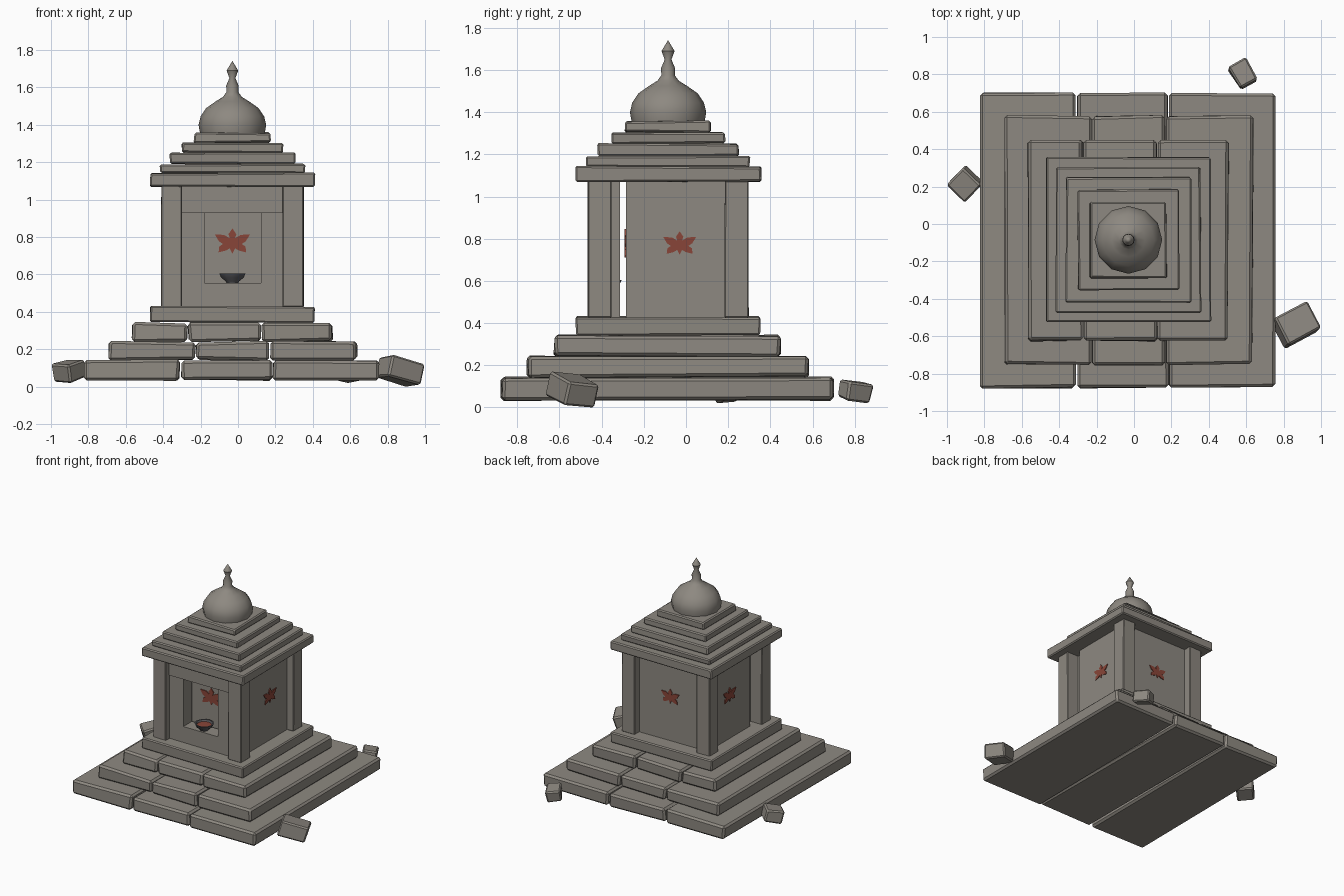
import bpy, bmesh, math, random
from mathutils import Matrix, Vector

if "Cube" in bpy.data.objects:
    bpy.data.objects.remove(bpy.data.objects["Cube"])

rng = random.Random(4)
CX, CY = -0.03, -0.085


def material(name, rgb):
    m = bpy.data.materials.new(name)
    m.diffuse_color = (*rgb, 1)
    m.use_nodes = True
    m.node_tree.nodes["Principled BSDF"].inputs["Base Color"].default_value = m.diffuse_color
    return m


STONE = material("stone", (0.27, 0.25, 0.22))
RED = material("dark_red", (0.25, 0.06, 0.04))
IRON = material("dark_iron", (0.10, 0.10, 0.11))


def finish(bm, name, mat):
    bmesh.ops.recalc_face_normals(bm, faces=bm.faces)
    me = bpy.data.meshes.new(name)
    bm.to_mesh(me)
    bm.free()
    ob = bpy.data.objects.new(name, me)
    bpy.context.collection.objects.link(ob)
    me.materials.append(mat)
    return ob


def block(name, x, y, z, bevel=0.012, jitter=0.004, mat=STONE, matrix=None):
    """Rough-hewn stone block given as (min, max) ranges."""
    bm = bmesh.new()
    bmesh.ops.create_cube(bm, size=1)
    for v in bm.verts:
        for i, (lo, hi) in enumerate((x, y, z)):
            v.co[i] = (lo + hi) / 2 + v.co[i] * (hi - lo) + rng.uniform(-jitter, jitter)
    if bevel:
        bmesh.ops.bevel(bm, geom=bm.edges[:], offset=bevel, segments=1, affect='EDGES')
    if matrix:
        bm.transform(matrix)
    return finish(bm, name, mat)


def lathe(name, profile, sides, loc, mat, angle):
    bm = bmesh.new()
    rings = []
    for r, z in profile:
        if r == 0:
            rings.append([bm.verts.new((0, 0, z))])
        else:
            rings.append([bm.verts.new((r * math.cos(2 * math.pi * i / sides),
                                        r * math.sin(2 * math.pi * i / sides), z))
                          for i in range(sides)])
    for a, b in zip(rings, rings[1:]):
        for i in range(sides):
            j = (i + 1) % sides
            if len(a) == 1:
                bm.faces.new((a[0], b[j], b[i]))
            elif len(b) == 1:
                bm.faces.new((a[i], a[j], b[0]))
            else:
                bm.faces.new((a[i], a[j], b[j], b[i]))
    ob = finish(bm, name, mat)
    ob.location = loc
    bpy.ops.object.select_all(action='DESELECT')
    ob.select_set(True)
    bpy.context.view_layer.objects.active = ob
    bpy.ops.object.shade_smooth_by_angle(angle=math.radians(angle))
    return ob


# Stepped base, each step made of three long slabs
steps = [
    ("lower_step", (-0.82, -0.31, 0.185, 0.755), (-0.875, 0.70), (0.035, 0.143)),
    ("middle_step", (-0.69, -0.225, 0.17, 0.635), (-0.752, 0.578), (0.145, 0.24)),
    ("upper_step", (-0.567, -0.27, 0.125, 0.505), (-0.625, 0.445), (0.243, 0.342)),
]
for name, xs, y, z in steps:
    for i in range(3):
        gap0 = 0.005 if i else 0
        gap1 = 0.005 if i < 2 else 0
        block(f"{name}_slab_{i + 1}", (xs[i] + gap0, xs[i + 1] - gap1), y, z, 0.014, 0.006)

# Plinth, cornice and stepped roof
for name, half, z0, z1 in [
    ("plinth", 0.438, 0.343, 0.43),
    ("cornice", 0.44, 1.07, 1.142),
    ("roof_layer_1", 0.387, 1.142, 1.19),
    ("roof_layer_2", 0.335, 1.19, 1.25),
    ("roof_layer_3", 0.269, 1.25, 1.305),
    ("roof_layer_4", 0.205, 1.305, 1.357),
]:
    block(name, (CX - half, CX + half), (CY - half, CY + half), (z0, z1), 0.008)

# Corner columns
for sx, side in ((-1, "left"), (1, "right")):
    for sy, end in ((-1, "front"), (1, "back")):
        cx, cy = CX + sx * 0.325, CY + sy * 0.325
        block(f"{end}_{side}_column", (cx - 0.056, cx + 0.056), (cy - 0.056, cy + 0.056),
              (0.425, 1.075), 0.005, 0.002)

# Inner chamber, standing behind the doorway with a narrow gap
block("chamber", (-0.355, 0.295), (-0.285, 0.235), (0.425, 1.075), 0, 0)

# Doorway frame
FY = (-0.42, -0.312)
block("left_jamb", (-0.31, -0.18), FY, (0.425, 0.93), 0, 0)
block("right_jamb", (0.122, 0.25), FY, (0.425, 0.93), 0, 0)
block("lintel", (-0.31, 0.25), (-0.43, -0.312), (0.93, 1.075), 0, 0)
block("altar_sill", (-0.18, 0.122), FY, (0.425, 0.555), 0, 0)

# Dome with finial
lathe("dome_finial", [(0, 1.35), (0.172, 1.35), (0.181, 1.40), (0.17, 1.445), (0.14, 1.49),
                      (0.09, 1.525), (0.05, 1.55), (0.032, 1.575), (0.033, 1.61), (0.016, 1.65),
                      (0.031, 1.69), (0.016, 1.715), (0, 1.742)],
      12, (CX, CY, 0), STONE, 50)

# Offering bowl and its contents
lathe("bowl", [(0, 0), (0.032, 0), (0.035, 0.008), (0.06, 0.028), (0.07, 0.05),
               (0.06, 0.05), (0.048, 0.03), (0, 0.022)],
      12, (CX, -0.375, 0.555), IRON, 40)
lathe("bowl_powder", [(0.056, 0.038), (0, 0.041)], 12, (CX, -0.375, 0.555), RED, 40)

# Leaf emblems on all four chamber walls
HALF = [(0, 0.066), (0.021, 0.036), (0.014, 0.014), (0.045, 0.032), (0.094, 0.034),
        (0.072, -0.002), (0.05, -0.017), (0.07, -0.03), (0.074, -0.062), (0.035, -0.052),
        (0.014, -0.04), (0, -0.068)]


def leaf(name, loc, turn, s):
    pts = HALF + [(-x, z) for x, z in HALF[-2:0:-1]]
    bm = bmesh.new()
    f = bm.faces.new([bm.verts.new((x * s, 0.002, z * s)) for x, z in pts])
    ext = bmesh.ops.extrude_face_region(bm, geom=[f])["geom"]
    bmesh.ops.translate(bm, vec=(0, -0.008, 0),
                        verts=[g for g in ext if isinstance(g, bmesh.types.BMVert)])
    bmesh.ops.triangulate(bm, faces=[f for f in bm.faces if len(f.verts) > 4])
    ob = finish(bm, name, RED)
    ob.location = loc
    ob.rotation_euler.z = turn


leaf("front_leaf", (CX, -0.285, 0.78), 0, 1.0)
leaf("right_leaf", (0.295, -0.03, 0.78), math.pi / 2, 0.83)
leaf("back_leaf", (CX, 0.235, 0.78), math.pi, 0.83)
leaf("left_leaf", (-0.355, -0.03, 0.78), -math.pi / 2, 0.83)


# Loose fallen stones: centre, size, tilt about x and y, turn, lowest point
def loose_stone(name, xy, size, tx, ty, turn, low):
    rot = (Matrix.Rotation(math.radians(ty), 4, 'Y') @ Matrix.Rotation(math.radians(tx), 4, 'X')
           @ Matrix.Rotation(math.radians(turn), 4, 'Z'))
    ob = block(name, *[(-s / 2, s / 2) for s in size], 0.01, 0.006, matrix=rot)
    co = [v.co for v in ob.data.vertices]
    mid = [(min(c[i] for c in co) + max(c[i] for c in co)) / 2 for i in range(2)]
    ob.location = Vector((xy[0] - mid[0], xy[1] - mid[1], low - min(c.z for c in co)))


loose_stone("loose_stone_right", (0.865, -0.54), (0.205, 0.165, 0.12), -10, 12, 26, 0.0)
loose_stone("loose_stone_left", (-0.905, 0.215), (0.13, 0.135, 0.10), 10, -8, 45, 0.02)
loose_stone("loose_stone_back", (0.58, 0.805), (0.105, 0.13, 0.085), -10, 4, 30, 0.02)
